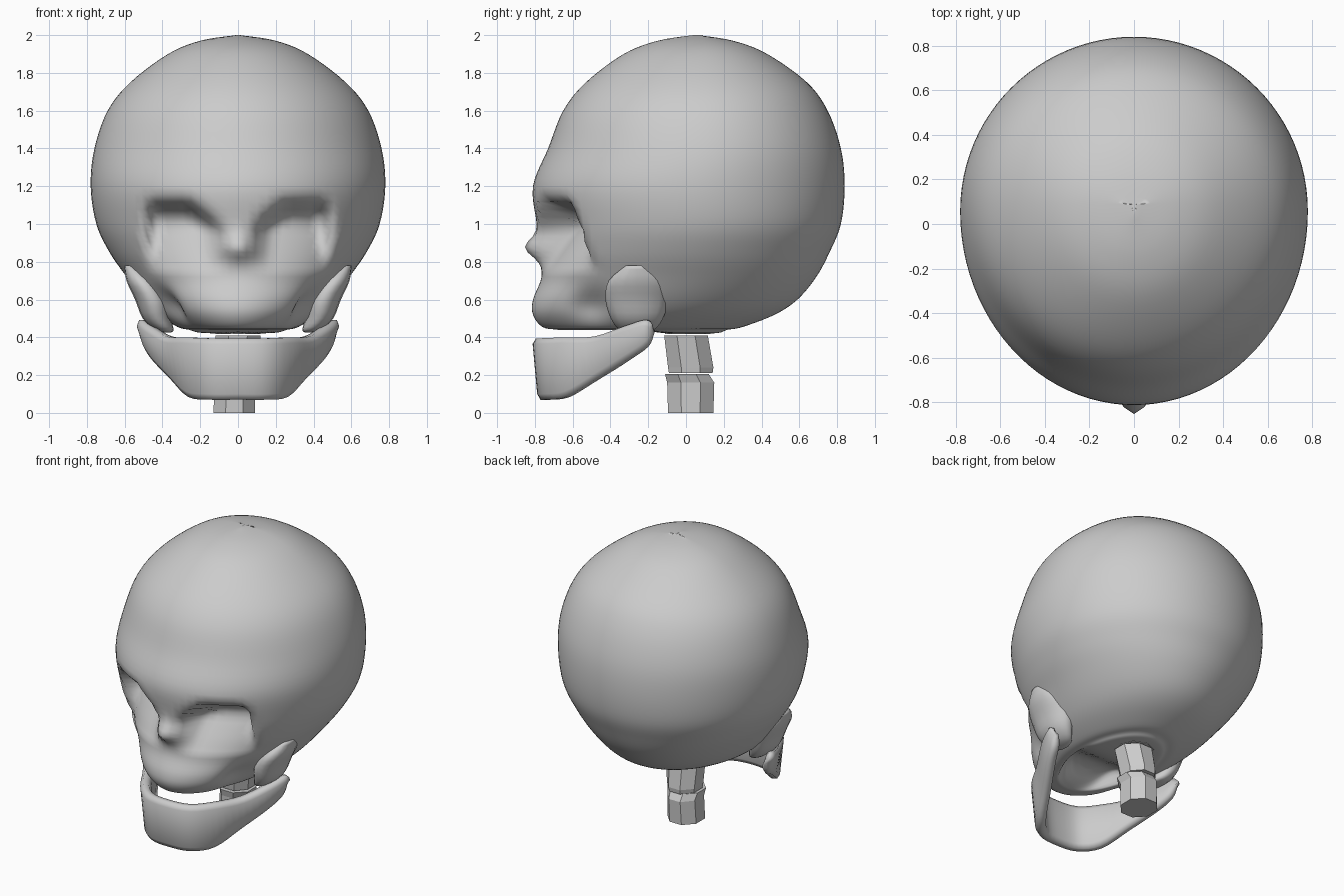
import bpy, bmesh, math
from mathutils import Vector

if "Cube" in bpy.data.objects:
    bpy.data.objects.remove(bpy.data.objects["Cube"])


def make(name, verts, faces, smooth=True):
    me = bpy.data.meshes.new(name)
    me.from_pydata(verts, [], faces)
    bm = bmesh.new()
    bm.from_mesh(me)
    bmesh.ops.recalc_face_normals(bm, faces=bm.faces)
    bm.to_mesh(me)
    bm.free()
    me.polygons.foreach_set("use_smooth", [smooth] * len(me.polygons))
    ob = bpy.data.objects.new(name, me)
    bpy.context.collection.objects.link(ob)
    return ob


def spline(rows, steps):
    """Catmull-Rom interpolation of parameter rows."""
    out, n = [], len(rows)
    for i in range(n - 1):
        p = [rows[max(0, min(n - 1, i + k))] for k in (-1, 0, 1, 2)]
        for s in range(steps):
            t = s / steps
            out.append([b + .5 * t * (c - a + t * (2*a - 5*b + 4*c - d + t * (3*(b - c) + d - a)))
                        for a, b, c, d in zip(*p)])
    return out + [list(rows[-1])]


def loft(name, rings, smooth=True):
    n = len(rings[0])
    verts = [v for r in rings for v in r]
    faces = [(i*n + j, i*n + (j+1) % n, (i+1)*n + (j+1) % n, (i+1)*n + j)
             for i in range(len(rings) - 1) for j in range(n)]
    faces += [tuple(range(n)), tuple(range(len(verts) - n, len(verts)))]
    return make(name, verts, faces, smooth)


def step(a, b, x):
    t = max(0, min(1, (x - a) / (b - a)))
    return t * t * (3 - 2 * t)


def bell(x, c, w):
    return math.exp(-((x - c) / w) ** 2)


# Skull: stacked egg-shaped sections (z, front y, back y, half width)
levels = [(2.0, .04, .06, .01), (1.97, -.15, .25, .2), (1.9, -.33, .43, .37),
          (1.75, -.53, .64, .57), (1.6, -.65, .75, .69), (1.4, -.73, .82, .76),
          (1.2, -.81, .84, .78), (1.0, -.79, .82, .75), (.85, -.775, .76, .68),
          (.72, -.765, .69, .59), (.6, -.81, .59, .5), (.52, -.81, .47, .42),
          (.455, -.76, .3, .32), (.44, -.68, .22, .26), (.425, -.6, .18, .22),
          (.42, -.3, .12, .1), (.42, .0, .05, .01)]
STEPS, SEG = 5, 96
rings = []
for k, (z, front, back, half) in enumerate(spline(levels, STEPS)):
    mid = (front + back) / 2 + .04
    ring = []
    for j in range(SEG):
        a = 2 * math.pi * j / SEG
        x, s = half * math.cos(a), math.sin(a)
        y = mid + s * (back - mid if s > 0 else mid - front)
        h, ax = z, abs(x)
        if y < -.2:
            # eye sockets: sharp brow, floor sloping out to the cheeks
            brow = 1.0 + .14 * max(0, min(1, (ax - .08) / .17))
            depth = step(brow + .01, brow - .1, z) * max(0, min(1, (z - .74) / .24))
            y += .19 * depth * step(.05, .17, ax) * step(.51, .43, ax)
            # nose
            y -= .075 * max(0, 1 - ax / .12) * bell(z, .875, .06)
            # hollow under the cheekbones
            if y > -.78:
                x *= 1 - .2 * bell(z, .56, .1) * bell(y, -.5, .12)
        # palate
        if k > 13 * STEPS:
            h += .11 * bell(y, -.42, .16) * step(13 * STEPS, 14 * STEPS, k)
        ring.append((x, y, h))
    rings.append(ring)
loft("skull", rings)

# Cheek knobs behind the upper jaw
for side, label in ((1, "left"), (-1, "right")):
    knob = [(.78, .57, .05), (.7, .51, .13), (.6, .455, .145), (.5, .43, .12),
            (.44, .39, .08), (.425, .37, .02)]
    rings = [[(side * (cx + .62 * r * math.cos(t)), -.26 + 1.15 * r * math.sin(t), z)
              for t in (2 * math.pi * j / 16 for j in range(16))]
             for z, cx, r in spline(knob, 3)]
    loft("cheek_knob_" + label, rings)

# Lower jaw: thin U-shaped band (x, y, top, bottom, half thickness)
arm = [(0, -.765, .395, .07, .035), (.15, -.74, .395, .07, .035), (.26, -.63, .4, .085, .035),
       (.355, -.47, .405, .18, .035), (.45, -.31, .46, .28, .035),
       (.495, -.21, .492, .35, .03), (.51, -.175, .47, .42, .012)]
full = [(-x, *r) for x, *r in arm[:0:-1]] + arm
path = spline(full, 4)
rings = []
for i, (x, y, top, bot, th) in enumerate(path):
    p, q = path[max(0, i - 1)], path[min(len(path) - 1, i + 1)]
    d = Vector((q[0] - p[0], q[1] - p[1], 0)).normalized()
    n = Vector((d.y, -d.x, 0))
    e = min(.03, (top - bot) * .3)
    lean = .02
    sec = [(-.5, top, 1), (.5, top, 1), (1, top - e, 1), (1, bot + e, -1),
           (.5, bot, -1), (-.5, bot, -1), (-1, bot + e, -1), (-1, top - e, 1)]
    rings.append([tuple(Vector((x, y, z)) + n * (o * th + l * lean * .6)) for o, z, l in sec])
loft("lower_jaw", rings)


# Neck bones: rough faceted drums (z, centre x, centre y, radius x, radius y)
def neck_bone(name, levels, turn):
    rings = [[(cx + rx * math.cos(t), cy + ry * math.sin(t), z)
              for t in (turn + 2 * math.pi * j / 8 for j in range(8))]
             for z, cx, cy, rx, ry in levels]
    loft(name, rings, False)


neck_bone("lower_neck_bone", [(0, -.02, .025, .12, .13), (.16, -.015, .025, .115, .135),
                              (.205, -.01, .005, .125, .125)], math.pi / 8)
neck_bone("upper_neck_bone", [(.21, -.01, .025, .11, .125), (.24, -.01, .025, .115, .13),
                              (.41, 0, .0, .13, .125)], math.pi / 8)
neck_bone("top_disc", [(.418, 0, .01, .12, .12), (.45, 0, .01, .12, .12)], 0)
